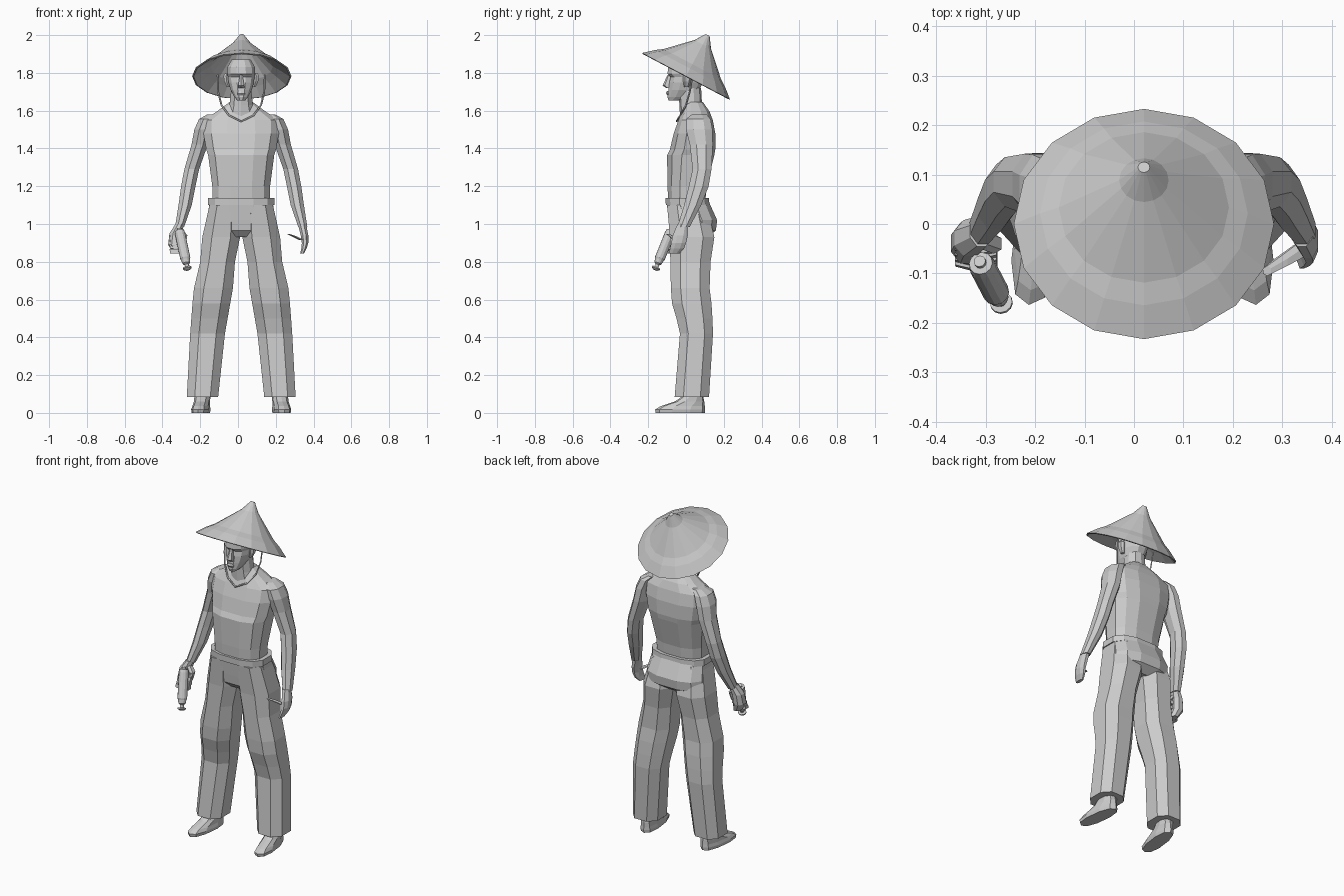
import bpy, bmesh, math
from mathutils import Matrix, Vector

CX = 0.017  # body symmetry plane
grey = bpy.data.materials.new("light_grey")
grey.diffuse_color = (0.6, 0.6, 0.6, 1)


def skin(name, rings, matrix=None):
    """Join equal-length rings of points into a capped flat-shaded body."""
    bm = bmesh.new()
    rows = [[bm.verts.new(p) for p in ring] for ring in rings]
    n = len(rows[0])
    for a, b in zip(rows, rows[1:]):
        for i in range(n):
            j = (i + 1) % n
            bm.faces.new((a[i], a[j], b[j], b[i]))
    bm.faces.new(rows[0][::-1])
    bm.faces.new(rows[-1])
    bmesh.ops.recalc_face_normals(bm, faces=bm.faces)
    if matrix:
        bm.transform(matrix)
    me = bpy.data.meshes.new(name)
    bm.to_mesh(me)
    bm.free()
    me.materials.append(grey)
    ob = bpy.data.objects.new(name, me)
    bpy.context.collection.objects.link(ob)
    return ob


def section(z, x, rx, yf, yb, n, e, s=1):
    """Rounded-box ring from front yf to back yb."""
    pts = []
    for i in range(n):
        a = 2 * math.pi * (i + 0.5) / n
        c, d = math.cos(a), math.sin(a)
        k = 1 / max(abs(math.cos(math.pi / n)), 0.1)
        px = math.copysign(min(abs(c) * k, 1) ** e, c)
        py = math.copysign(min(abs(d) * k, 1) ** e, d)
        pts.append((CX + s * (x + rx * px), (yf + yb) / 2 + (yb - yf) / 2 * py, z))
    return pts


def loft(name, rows, n=8, e=1.0, s=1, matrix=None):
    return skin(name, [section(*r, n, e, s) for r in rows], matrix)


def lathe(name, profile, n, matrix):
    return skin(name, [[(r * math.cos(2 * math.pi * i / n), r * math.sin(2 * math.pi * i / n), h)
                        for i in range(n)] for r, h in profile], matrix)


# Conical hat, tilted back to front, with a hollow underside
hat_m = Matrix.Translation((0.02, 0.0, 1.7825)) @ Matrix.Rotation(math.radians(-27.8), 4, 'X')
lathe("hat", [(0.012, 0.246), (0.05, 0.19), (0.172, 0.072), (0.21, 0.046), (0.263, 0.0),
              (0.255, -0.003), (0.2, 0.036), (0.165, 0.058), (0.045, 0.178), (0.01, 0.2)], 16, hat_m)

# Head, rows: z, x, half width, front y, back y
loft("head", [(1.655, 0, 0.022, -0.093, -0.03), (1.672, 0, 0.036, -0.098, 0.03),
              (1.71, 0, 0.056, -0.093, 0.07), (1.75, 0, 0.068, -0.088, 0.09),
              (1.778, 0, 0.07, -0.082, 0.095), (1.795, 0, 0.074, -0.098, 0.095),
              (1.83, 0, 0.073, -0.094, 0.09), (1.87, 0, 0.05, -0.06, 0.06)], 12, 0.85)
loft("nose", [(1.72, 0, 0.017, -0.105, -0.07), (1.733, 0, 0.016, -0.124, -0.07),
              (1.79, 0, 0.007, -0.098, -0.07)], 6)
loft("lips", [(1.682, 0, 0.018, -0.1, -0.08), (1.692, 0, 0.02, -0.106, -0.08),
              (1.703, 0, 0.014, -0.101, -0.08)], 6)
loft("neck", [(1.54, 0, 0.085, -0.03, 0.1), (1.63, 0, 0.062, -0.035, 0.085),
              (1.72, 0, 0.052, -0.04, 0.08)], 10)

# Shirt
loft("shirt", [(1.1, 0, 0.15, -0.093, 0.1), (1.2, 0, 0.153, -0.098, 0.11),
               (1.365, 0, 0.175, -0.1, 0.15), (1.395, 0, 0.185, -0.085, 0.155),
               (1.48, 0, 0.2, -0.065, 0.155), (1.55, 0, 0.198, -0.04, 0.142),
               (1.595, 0, 0.13, -0.022, 0.125), (1.645, 0, 0.062, 0.0, 0.09)], 12, 0.75)

# Trousers, seat and belt
loft("trouser_seat", [(0.93, 0, 0.09, -0.05, 0.11), (0.965, 0, 0.185, -0.085, 0.158),
                      (1.02, 0, 0.183, -0.092, 0.165), (1.12, 0, 0.166, -0.103, 0.12)], 12, 0.75)
loft("belt", [(1.1, 0, 0.176, -0.107, 0.124), (1.137, 0, 0.175, -0.108, 0.122)], 12, 0.75)

for s, side in ((-1, "right"), (1, "left")):
    # Trouser leg with knee folds
    loft(side + "_trouser_leg", [
        (0.085, 0.205, 0.083, -0.06, 0.122), (0.42, 0.178, 0.092, -0.032, 0.143),
        (0.5, 0.168, 0.096, -0.05, 0.14), (0.58, 0.158, 0.1, -0.074, 0.135),
        (0.66, 0.147, 0.103, -0.08, 0.125), (0.8, 0.125, 0.092, -0.083, 0.13),
        (0.93, 0.106, 0.1, -0.085, 0.15), (1.1, 0.088, 0.08, -0.1, 0.11)], 8, 0.8, s)
    # Shoe, toes turned slightly outward
    pivot = Vector((CX + s * 0.205, 0.04, 0))
    turn = Matrix.Translation(pivot) @ Matrix.Rotation(s * 0.12, 4, 'Z') @ Matrix.Translation(-pivot)
    loft(side + "_shoe", [(0.0, 0.205, 0.043, -0.162, 0.1), (0.018, 0.205, 0.046, -0.165, 0.102),
                          (0.036, 0.205, 0.042, -0.135, 0.1), (0.06, 0.205, 0.04, -0.06, 0.097),
                          (0.095, 0.205, 0.04, -0.01, 0.09)], 10, 0.9, s, turn)
    # Arm, shoulder to wrist
    loft(side + "_arm", [
        (1.58, 0.15, 0.03, 0.03, 0.11), (1.555, 0.182, 0.042, 0.0, 0.13),
        (1.5, 0.203, 0.045, 0.0, 0.14), (1.42, 0.22, 0.043, 0.02, 0.142),
        (1.29, 0.262, 0.039, 0.035, 0.135), (1.2, 0.28, 0.038, 0.015, 0.12),
        (1.1, 0.297, 0.035, -0.01, 0.08), (0.985, 0.326, 0.024, -0.045, 0.02)], 8, 1.0, s)
    # Ear
    loft(side + "_ear", [(1.725, 0.068, 0.008, -0.01, 0.015), (1.755, 0.077, 0.013, -0.015, 0.025),
                         (1.785, 0.08, 0.014, -0.015, 0.028), (1.8, 0.074, 0.01, -0.01, 0.02)], 6, 1, s)

# Open hand with thumb
loft("left_palm", [(1.0, 0.322, 0.022, -0.045, 0.012), (0.94, 0.335, 0.02, -0.07, 0.01),
                   (0.9, 0.338, 0.017, -0.078, 0.0), (0.87, 0.332, 0.014, -0.085, -0.01),
                   (0.843, 0.322, 0.01, -0.09, -0.035)], 8)
loft("left_thumb", [(0.915, 0.32, 0.014, -0.07, -0.035), (0.935, 0.28, 0.013, -0.09, -0.065),
                    (0.946, 0.252, 0.008, -0.105, -0.085)], 6)

# Gripping hand: palm plus four curled fingers and a thumb
loft("right_palm", [(1.0, 0.325, 0.023, -0.045, 0.015), (0.95, 0.348, 0.032, -0.065, 0.008),
                    (0.89, 0.355, 0.032, -0.08, 0.002), (0.843, 0.335, 0.022, -0.075, -0.015)], 8, 1, -1)
for i in range(4):
    z, y = 0.845 + 0.024 * i, -0.092 + 0.01 * i
    loft("right_finger", [(z, 0.335, 0.042, y - 0.005, y + 0.045),
                          (z + 0.022, 0.337, 0.042, y, y + 0.045)], 6, 1, -1)
loft("right_thumb", [(0.9, 0.305, 0.012, -0.055, -0.03), (0.94, 0.3, 0.015, -0.06, -0.02),
                     (0.975, 0.328, 0.015, -0.05, -0.01)], 6, 1, -1)

# Held canister pointing down and forward
top, tip = Vector((-0.312, -0.075, 0.975)), Vector((-0.266, -0.163, 0.757))
axis = tip - top
can_m = Matrix.Translation(top) @ axis.to_track_quat('Z', 'Y').to_matrix().to_4x4()
length = axis.length
lathe("canister", [(r, t * length) for r, t in (
    (0.012, 0), (0.012, 0.04), (0.024, 0.05), (0.027, 0.12), (0.027, 0.72), (0.023, 0.76),
    (0.02, 0.84), (0.011, 0.87), (0.011, 0.93), (0.023, 0.94), (0.023, 0.97), (0.012, 1.0))], 12, can_m)

# Chin cord hanging from the hat onto the chest
half = [(0.125, 0.035, 1.79), (0.122, 0.02, 1.7), (0.105, 0.0, 1.63), (0.065, -0.03, 1.575)]
path = [(-x, y, z) for x, y, z in half] + [(0, -0.05, 1.543)] + half[::-1]
cu = bpy.data.curves.new("chin_cord", 'CURVE')
cu.dimensions = '3D'
cu.bevel_depth = 0.005
cu.bevel_resolution = 0
sp = cu.splines.new('POLY')
sp.points.add(len(path) - 1)
for p, (x, y, z) in zip(sp.points, path):
    p.co = (CX + x, y, z, 1)
cu.materials.append(grey)
bpy.context.collection.objects.link(bpy.data.objects.new("chin_cord", cu))
